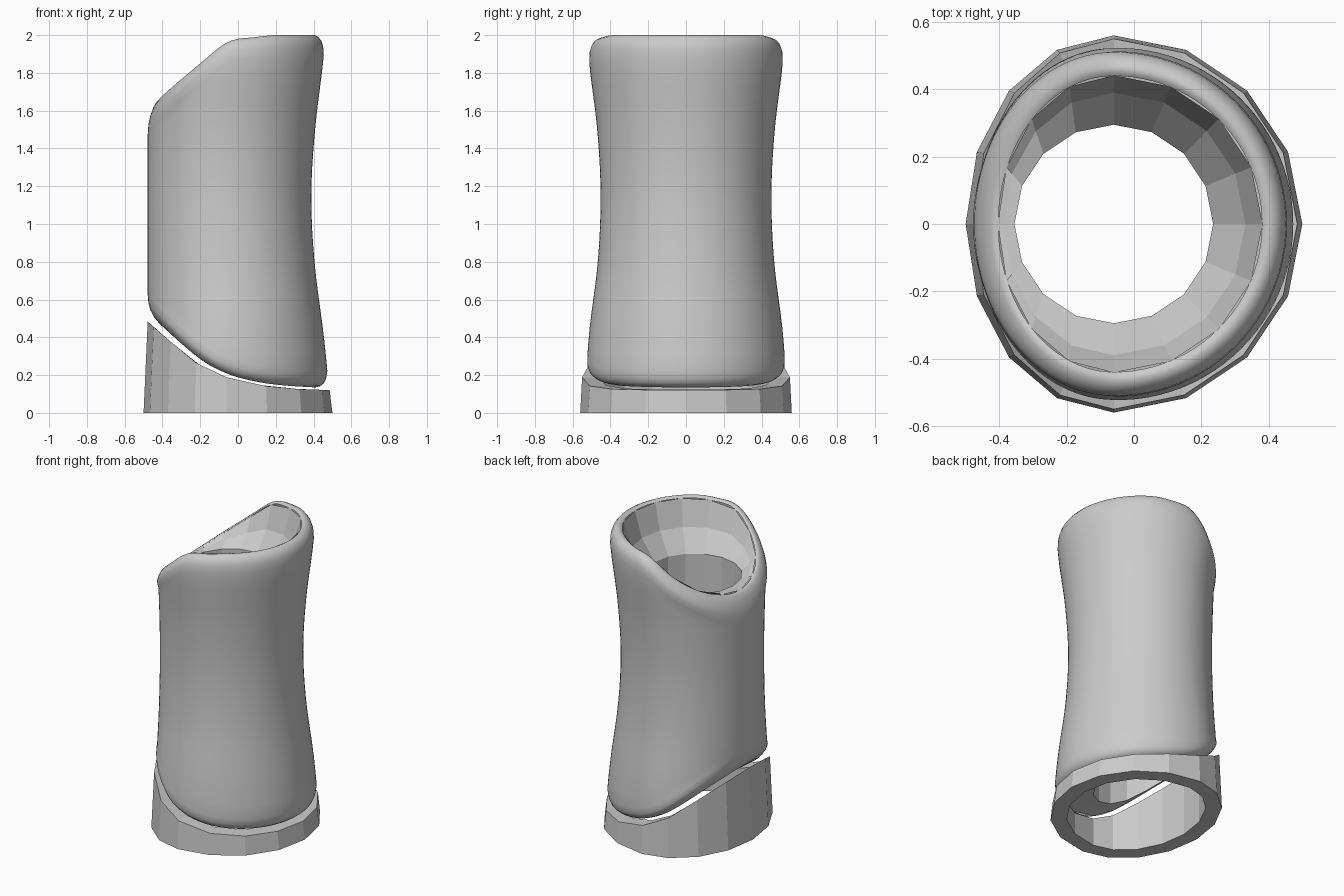
import bpy, bmesh, math

cube = bpy.data.objects.get("Cube")
if cube:
    bpy.data.objects.remove(cube, do_unlink=True)

grey = bpy.data.materials.new("plain grey")
grey.use_nodes = True
grey.diffuse_color = (0.6, 0.6, 0.6, 1)
grey.node_tree.nodes["Principled BSDF"].inputs["Base Color"].default_value = (0.6, 0.6, 0.6, 1)

CX = -0.06  # axis of the egg-shaped cross-section


def curve(points):
    """Smooth curve through (position, value) points."""
    def slope(i):
        a, b = points[max(i - 1, 0)], points[min(i + 1, len(points) - 1)]
        return (b[1] - a[1]) / (b[0] - a[0])

    def value(p):
        if p <= points[0][0]:
            return points[0][1]
        for i in range(len(points) - 1):
            (p0, v0), (p1, v1) = points[i], points[i + 1]
            if p <= p1:
                w = p1 - p0
                t = (p - p0) / w
                return (v0 * (1 + 2 * t) * (1 - t) ** 2 + slope(i) * w * t * (1 - t) ** 2
                        + v1 * t * t * (3 - 2 * t) + slope(i + 1) * w * t * t * (t - 1))
        return points[-1][1]
    return value


# Slanted ends of the sleeve and top of the base, as height over x
top_z = curve([(-.48, 1.58), (-.43, 1.65), (-.2, 1.85), (-.05, 1.965), (.1, 1.99), (.2, 2), (.5, 2)])
under_z = curve([(-.48, .535), (-.43, .485), (-.2, .285), (-.05, .205), (.1, .165), (.25, .145), (.5, .13)])
base_z = curve([(-.5, .505), (-.43, .44), (-.2, .25), (-.05, .185), (.1, .15), (.25, .13), (.5, .12)])

# Waisted sides of the sleeve over height
right_x = curve([(.15, .48), (.4, .455), (.8, .405), (1.15, .388), (1.5, .408), (1.9, .455), (2, .455)])
side_y = curve([(.2, .53), (.45, .51), (.8, .467), (1.15, .452), (1.5, .47), (1.85, .512), (2, .515)])


def egg(a, right, left, y):
    """Point on an oval with unequal left and right halves."""
    c = math.cos(a)
    return CX + c * (right - CX if c > 0 else CX - left), math.sin(a) * y


def sleeve_xy(a, z, inset):
    return egg(a, right_x(z) - inset, -.478 + inset, side_y(z) - inset)


def loft(name, columns, closed=False):
    """Skin neighbouring profile columns around the axis."""
    bm = bmesh.new()
    cols = [[bm.verts.new(p) for p in col] for col in columns]
    rows = len(cols[0])
    for j, col in enumerate(cols):
        nxt = cols[(j + 1) % len(cols)]
        for i in range(rows if closed else rows - 1):
            k = (i + 1) % rows
            bm.faces.new((col[i], nxt[i], nxt[k], col[k]))
    mesh = bpy.data.meshes.new(name)
    bm.to_mesh(mesh)
    bm.free()
    mesh.materials.append(grey)
    obj = bpy.data.objects.new(name, mesh)
    bpy.context.collection.objects.link(obj)
    return obj


def angles(n):
    return [math.tau * j / n for j in range(n)]


# Smooth outer sleeve with rounded lower edge and rolled rim
LOW = [(.06, 0), (.035, .008), (.015, .025), (.004, .05)]
HIGH = [(.004, -.06), (.014, -.03), (.03, -.01), (.05, 0), (.065, -.003), (.075, -.012)]


def shell_column(a):
    col = []
    for inset, dz in LOW:
        x, y = sleeve_xy(a, .25, inset)
        col.append((x, y, under_z(x) + dz))
    z0 = under_z(sleeve_xy(a, .25, 0)[0]) + .09
    z1 = top_z(sleeve_xy(a, 1.9, 0)[0]) - .11
    for i in range(21):
        z = z0 + (z1 - z0) * i / 20
        col.append((*sleeve_xy(a, z, 0), z))
    for inset, dz in HIGH:
        x, y = sleeve_xy(a, 1.9, inset)
        col.append((x, y, top_z(x) + dz))
    return col


sleeve = loft("sleeve_outer", [shell_column(a) for a in angles(96)])
bpy.ops.object.select_all(action="DESELECT")
sleeve.select_set(True)
bpy.context.view_layer.objects.active = sleeve
bpy.ops.object.shade_smooth_by_angle(angle=math.radians(50))


# Faceted lining: flared mouth, straight bore and underside
def lining_column(a):
    rim_x, rim_y = sleeve_xy(a, 1.9, .073)
    rim_z = top_z(rim_x) - .012
    bore_x, bore_y = CX + .295 * math.cos(a), .295 * math.sin(a)
    bore_z = 1.68
    mid = [b + (r - b) * f for r, b, f in
           ((rim_x, bore_x, .65), (rim_y, bore_y, .65), (rim_z, bore_z, .45))]
    low_x, low_y = sleeve_xy(a, .25, .058)
    return [(rim_x, rim_y, rim_z), mid, (bore_x, bore_y, bore_z),
            (bore_x, bore_y, under_z(bore_x) + .01), (low_x, low_y, under_z(low_x))]


loft("sleeve_lining", [lining_column(a) for a in angles(16)])


# Faceted base ring with slanted top
def base_column(a):
    foot = egg(a, .5, -.5, .56)
    lip = egg(a, .485, -.478, .55)
    inner_lip = egg(a, .4, -.4, .46)
    inner_foot = egg(a, .4, -.4, .46)
    return [(*foot, 0), (*lip, base_z(lip[0])),
            (*inner_lip, base_z(inner_lip[0])), (*inner_foot, 0)]


loft("base_ring", [base_column(a) for a in angles(16)], closed=True)
